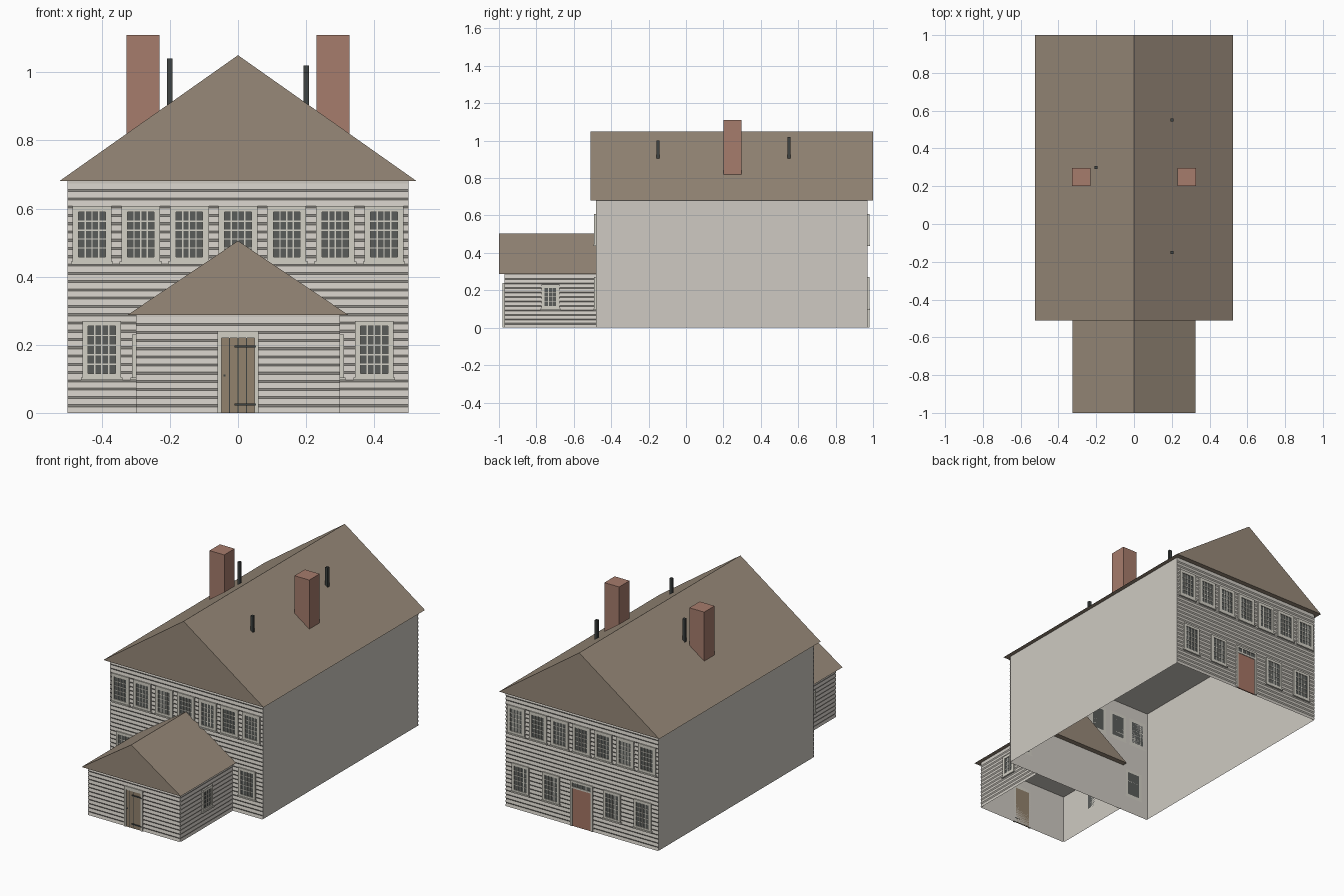
import bpy, bmesh
from math import radians
from mathutils import Matrix, Vector

cube = bpy.data.objects.get("Cube")
if cube:
    bpy.data.objects.remove(cube, do_unlink=True)


def material(name, *rgb):
    m = bpy.data.materials.new(name)
    m.use_nodes = True
    m.diffuse_color = (*rgb, 1)
    m.node_tree.nodes["Principled BSDF"].inputs["Base Color"].default_value = (*rgb, 1)
    return m


WALL = material("off_white_wall", .62, .59, .54)
TRIM = material("pale_trim", .65, .63, .56)
ROOF = material("brown_shingle", .31, .25, .19)
BRICK = material("red_brick", .38, .20, .15)
GLASS = material("dark_glass", .10, .107, .102)
IRON = material("dark_iron", .05, .057, .054)
WOOD = material("tan_wood", .29, .225, .155)
RED = material("red_door_paint", .38, .18, .13)


class Part:
    """Collects boxes and profiles, then becomes one object."""

    def __init__(self, name, place=Matrix()):
        self.name, self.place = name, place
        self.bm, self.mats = bmesh.new(), []

    def paint(self, faces, mat):
        if mat not in self.mats:
            self.mats.append(mat)
        for f in faces:
            f.material_index = self.mats.index(mat)

    def box(self, mat, x, y, z, open_bottom=False):
        lo, hi = Vector((x[0], y[0], z[0])), Vector((x[1], y[1], z[1]))
        m = Matrix.Translation((lo + hi) / 2) @ Matrix.Diagonal((*(hi - lo), 1))
        verts = bmesh.ops.create_cube(self.bm, size=1, matrix=m)["verts"]
        faces = {f for v in verts for f in v.link_faces}
        self.paint(faces, mat)
        if open_bottom:
            low = [f for f in faces if f.normal.z < -.9 or f.calc_center_median().z < z[0] + 1e-5]
            bmesh.ops.delete(self.bm, geom=low, context="FACES")

    def plate(self, mat, x, z, depth):
        """Box standing out from a wall, whose outside is local -y."""
        self.box(mat, x, (-depth, 0), z)

    def finish(self):
        me = bpy.data.meshes.new(self.name)
        self.bm.to_mesh(me)
        self.bm.free()
        for m in self.mats:
            me.materials.append(m)
        ob = bpy.data.objects.new(self.name, me)
        ob.matrix_world = self.place
        bpy.context.collection.objects.link(ob)
        return ob


def wall_place(x, y, angle):
    return Matrix.Translation((x, y, 0)) @ Matrix.Rotation(radians(angle), 4, "Z")


FRONT = wall_place(0, -.48, 0)
BACK = wall_place(0, .97, 180)
PORCH = wall_place(0, -.97, 0)
PORCH_LEFT = wall_place(.3, -.725, 90)
PORCH_RIGHT = wall_place(-.3, -.725, -90)


def shell(name, x, y, z):
    p = Part(name)
    p.box(WALL, x, y, z, open_bottom=True)
    p.finish()


def gable_roof(name, half, y, eave, ridge):
    p = Part(name)
    ends = [[p.bm.verts.new(c) for c in ((-half, v, eave), (half, v, eave), (0, v, ridge))] for v in y]
    a, b = ends
    p.bm.faces.new(a)
    p.bm.faces.new(b[::-1])
    for i in range(3):
        j = (i + 1) % 3
        p.bm.faces.new((a[i], b[i], b[j], a[j]))
    bmesh.ops.recalc_face_normals(p.bm, faces=p.bm.faces)
    p.paint(p.bm.faces, ROOF)
    p.finish()


def siding(name, place, width, height, boards, depth=.005):
    """Lapped boards as a sawtooth profile swept across the wall."""
    p = Part(name, place)
    step = height / boards
    profile = []
    for i in range(boards):
        profile += [(-depth, i * step), (-.001, (i + .74) * step)]
    profile.append((-.001, height))
    rows = [[p.bm.verts.new((s * width / 2, y, z)) for s in (-1, 1)] for y, z in profile]
    for low, top in zip(rows, rows[1:]):
        p.bm.faces.new((low[0], low[1], top[1], top[0]))
    p.paint(p.bm.faces, WALL)
    p.finish()


def window(p, cx, z0, z1, width, border, cols, rows):
    h = width / 2
    x0, x1 = cx - h, cx + h
    gx0, gx1, gz0, gz1 = x0 + border, x1 - border, z0 + border, z1 - border
    p.plate(GLASS, (gx0, gx1), (gz0, gz1), .0065)
    for x in ((x0, gx0), (gx1, x1)):
        p.plate(TRIM, x, (z0, z1), .011)
    for z in ((z0, gz0), (gz1, z1)):
        p.plate(TRIM, (gx0, gx1), z, .011)
    p.plate(TRIM, (x0 - .005, x1 + .005), (z0 - .004, z0 + .004), .015)
    bar = .002
    for i in range(1, cols):
        x = gx0 + (gx1 - gx0) * i / cols
        p.plate(TRIM, (x - bar, x + bar), (gz0, gz1), .009)
    for i in range(1, rows):
        z = gz0 + (gz1 - gz0) * i / rows
        p.plate(TRIM, (gx0, gx1), (z - bar, z + bar), .0085)


def windows(name, place, centres, *spec):
    p = Part(name, place)
    for c in centres:
        window(p, c, *spec)
    p.finish()


def door_frame(p, half, top, side, head):
    for s in (-1, 1):
        p.plate(TRIM, sorted((s * half, s * (half - side))), (0, top), .011)
    p.plate(TRIM, (side - half, half - side), (top - head, top), .011)


# House and front wing
shell("main_walls", (-.5, .5), (-.48, .97), (0, .68))
shell("wing_walls", (-.3, .3), (-.97, -.481), (0, .287))
gable_roof("main_roof", .525, (-.51, 1), .68, 1.05)
gable_roof("wing_roof", .325, (-1, -.45), .287, .505)

# Lapped siding
siding("front_siding", FRONT, 1, .68, 28)
siding("back_siding", BACK, 1, .68, 28)
siding("wing_front_siding", PORCH, .6, .287, 12)
siding("wing_left_siding", PORCH_LEFT, .49, .287, 12)
siding("wing_right_siding", PORCH_RIGHT, .49, .287, 12)

# Windows
upper = [i / 7 for i in range(-3, 4)]
for side, place, lower in (("front", FRONT, (-.4, .4)), ("back", BACK, (-.4, -.2, .2, .4))):
    windows(side + "_upper_windows", place, upper, .44, .607, .114, .018, 4, 5)
    windows(side + "_lower_windows", place, lower, .10, .27, .112, .015, 4, 5)
windows("wing_left_window", PORCH_LEFT, (0,), .10, .23, .096, .017, 3, 4)
windows("wing_right_window", PORCH_RIGHT, (0,), .10, .23, .096, .017, 3, 4)

# Plank front door with strap hinges and latch
p = Part("front_door", PORCH)
door_frame(p, .06, .24, .012, .02)
p.plate(WOOD, (-.048, .048), (0, .22), .0065)
for x in (-.025, 0, .025):
    p.plate(IRON, (x - .001, x + .001), (0, .22), .007)
for z in (.025, .195):
    p.plate(IRON, (-.01, .053), (z - .003, z + .003), .012)
p.plate(IRON, (-.043, -.036), (.107, .113), .010)
p.finish()

# Painted back door with transom light
p = Part("back_door", BACK)
door_frame(p, .073, .27, .012, .012)
p.plate(RED, (-.061, .061), (0, .225), .0065)
p.plate(TRIM, (-.061, .061), (.225, .235), .010)
p.plate(GLASS, (-.061, .061), (.235, .258), .0065)
for x in (-.03, 0, .03):
    p.plate(TRIM, (x - .002, x + .002), (.235, .258), .009)
p.finish()

# Chimneys
for side, s in (("left", 1), ("right", -1)):
    p = Part(side + "_chimney")
    p.box(BRICK, sorted((s * .23, s * .327)), (.2, .297), (.75, 1.11))
    p.finish()

# Vent pipes
for name, x, y, top in (("front", .2, -.15, 1.0), ("back", .2, .55, 1.02), ("right", -.2, .3, 1.04)):
    p = Part(name + "_vent_pipe")
    p.box(IRON, (x - .008, x + .008), (y - .008, y + .008), (.85, top))
    p.finish()
